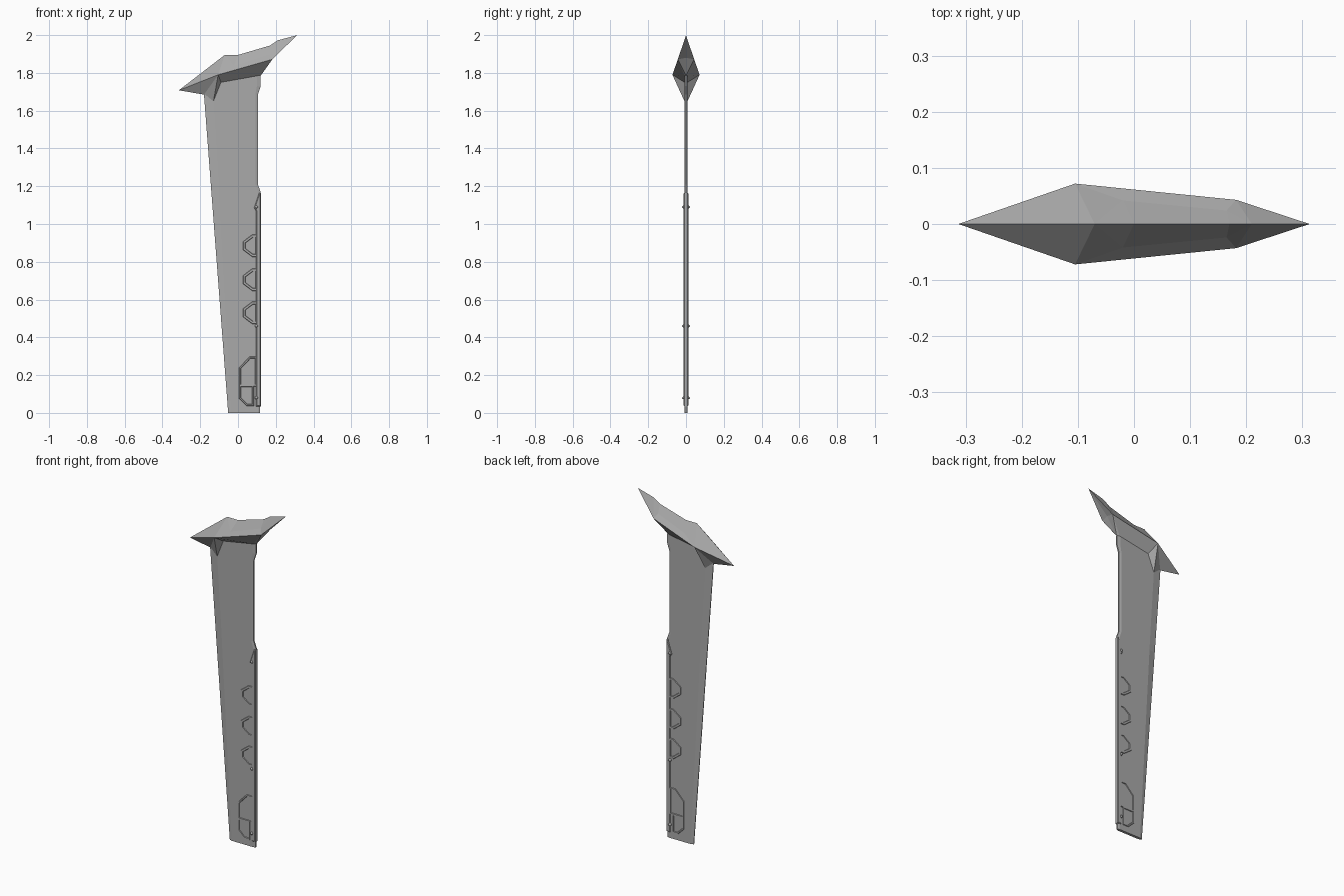
import bpy
import bmesh
from mathutils import Vector

cube = bpy.data.objects.get("Cube")
if cube:
    bpy.data.objects.remove(cube)

grey = bpy.data.materials.new("plain grey")
grey.use_nodes = True
COLOUR = (0.40, 0.40, 0.40, 1)
grey.diffuse_color = COLOUR
grey.node_tree.nodes["Principled BSDF"].inputs["Base Color"].default_value = COLOUR


def make(name, verts, faces, mirror=False):
    """Mesh object with outward normals, optionally mirrored front to back."""
    mesh = bpy.data.meshes.new(name)
    mesh.from_pydata(verts, [], faces)
    obj = bpy.data.objects.new(name, mesh)
    bpy.context.collection.objects.link(obj)
    bm = bmesh.new()
    bm.from_mesh(mesh)
    if mirror:
        geom = bm.verts[:] + bm.edges[:] + bm.faces[:]
        bmesh.ops.mirror(bm, geom=geom, axis='Y', merge_dist=0.0005)
    bmesh.ops.recalc_face_normals(bm, faces=bm.faces[:])
    bm.to_mesh(mesh)
    bm.free()
    mesh.materials.append(grey)
    return obj


def loft(name, rings):
    """Skin a stack of equal rings and cap both ends."""
    n = len(rings[0])
    faces = [(r * n + i, r * n + (i + 1) % n, (r + 1) * n + (i + 1) % n, (r + 1) * n + i)
             for r in range(len(rings) - 1) for i in range(n)]
    faces += [tuple(range(n)), tuple(range((len(rings) - 1) * n, len(rings) * n))]
    return make(name, [p for ring in rings for p in ring], faces)


def inset(poly, width):
    """Move every side of a counter-clockwise outline inward."""
    out = []
    for i, p in enumerate(poly):
        p = Vector(p)
        a = (p - Vector(poly[i - 1])).normalized()
        b = (Vector(poly[(i + 1) % len(poly)]) - p).normalized()
        na, nb = Vector((-a.y, a.x)), Vector((-b.y, b.x))
        out.append(p + (na + nb) * (width / (1 + na.dot(nb))))
    return out


def frame(name, outer, width, y0=0.006, y1=0.012):
    """Raised border with sloped sides on both faces of the blade."""
    loops = [(outer, y0), (inset(outer, 0.003), y1),
             (inset(outer, width - 0.003), y1), (inset(outer, width), y0)]
    n = len(outer)
    verts = [(p[0], -y, p[1]) for loop, y in loops for p in loop]
    faces = [(k * n + i, k * n + (i + 1) % n, ((k + 1) % 4) * n + (i + 1) % n, ((k + 1) % 4) * n + i)
             for k in range(4) for i in range(n)]
    return make(name, verts, faces, mirror=True)


# Long tapering blade with bevelled edges: z, left edge, left bevel, right bevel, right edge
T = 0.008
rows = [(0, -0.052, -0.035, 0.105, 0.117), (1.17, -0.141, -0.10, 0.105, 0.12),
        (1.21, -0.144, -0.102, 0.092, 0.105), (1.685, -0.18, -0.132, 0.092, 0.105),
        (1.73, -0.13, -0.11, 0.10, 0.12), (1.785, -0.09, -0.08, 0.10, 0.12)]
loft("blade", [[(a, 0.002, z), (a, -0.002, z), (b, -T, z), (c, -T, z), (d, -0.004, z),
                (d, 0.004, z), (c, T, z), (b, T, z)] for z, a, b, c, d in rows])

# Flared faceted head
head = {
    "R0": (-0.313, 0, 1.708), "R1": (-0.07, 0, 1.895), "R2": (0.0, 0, 1.895),
    "R3": (0.17, 0, 1.945), "R4": (0.21, 0, 1.972), "R5": (0.313, 0, 2.0),
    "E1": (-0.105, -0.072, 1.79), "E2": (0.182, -0.043, 1.872),
    "M1": (-0.02, -0.042, 1.838), "M2": (0.165, -0.024, 1.898),
    "B0": (-0.18, 0, 1.685), "B1": (-0.13, -0.008, 1.65), "B2": (-0.09, -0.008, 1.75),
    "B3": (0.105, -0.008, 1.785), "B4": (0.12, 0, 1.785), "B5": (0.185, 0, 1.88)}
head_faces = ["R0 E1 R1", "R1 E1 M1", "R1 M1 R2", "M1 E1 E2 M2", "R2 M1 M2 R3",
              "R3 M2 R4", "M2 E2 R4", "R4 E2 R5", "R0 B0 E1", "B0 B1 E1", "B1 B2 E1",
              "E1 B2 B3 E2", "B3 B4 E2", "E2 B4 B5", "E2 B5 R5"]
keys = list(head)
make("flared_head", list(head.values()),
     [tuple(keys.index(k) for k in f.split()) for f in head_faces], mirror=True)

# Raised rail along the trailing edge, with a slanted top
rail = [(0.096, 0.035), (0.121, 0.035), (0.121, 1.165), (0.112, 1.165), (0.085, 1.085), (0.096, 1.07)]
chamfer = inset(rail, 0.004)
loft("edge_rail", [[(p[0], y, p[1]) for p in poly] for poly, y in
                   ((chamfer, -0.013), (rail, -0.009), (rail, 0.009), (chamfer, 0.013))])

# Three trapezoid frames
for i, z in enumerate((0.53, 0.705, 0.885)):
    frame(f"trapezoid_frame_{i + 1}",
          [(0.025, z + 0.022), (0.025, z - 0.022), (0.075, z - 0.06),
           (0.108, z - 0.06), (0.108, z + 0.06), (0.075, z + 0.06)], 0.016)

# Two-cell frame at the foot
frame("foot_frame_upper", [(0.005, 0.24), (0.005, 0.14), (0.102, 0.14), (0.102, 0.3), (0.062, 0.3)], 0.012)
frame("foot_frame_lower", [(0.005, 0.148), (0.005, 0.075), (0.045, 0.036), (0.085, 0.036), (0.085, 0.148)], 0.012)

# Small rivets through the rail
for i, z in enumerate((0.08, 0.46, 1.09)):
    bpy.ops.mesh.primitive_uv_sphere_add(segments=12, ring_count=8, radius=1, location=(0.098, 0, z))
    rivet = bpy.context.object
    rivet.name = f"rivet_{i + 1}"
    rivet.scale = (0.01, 0.021, 0.01)
    rivet.data.materials.append(grey)
    bpy.ops.object.shade_smooth_by_angle()
